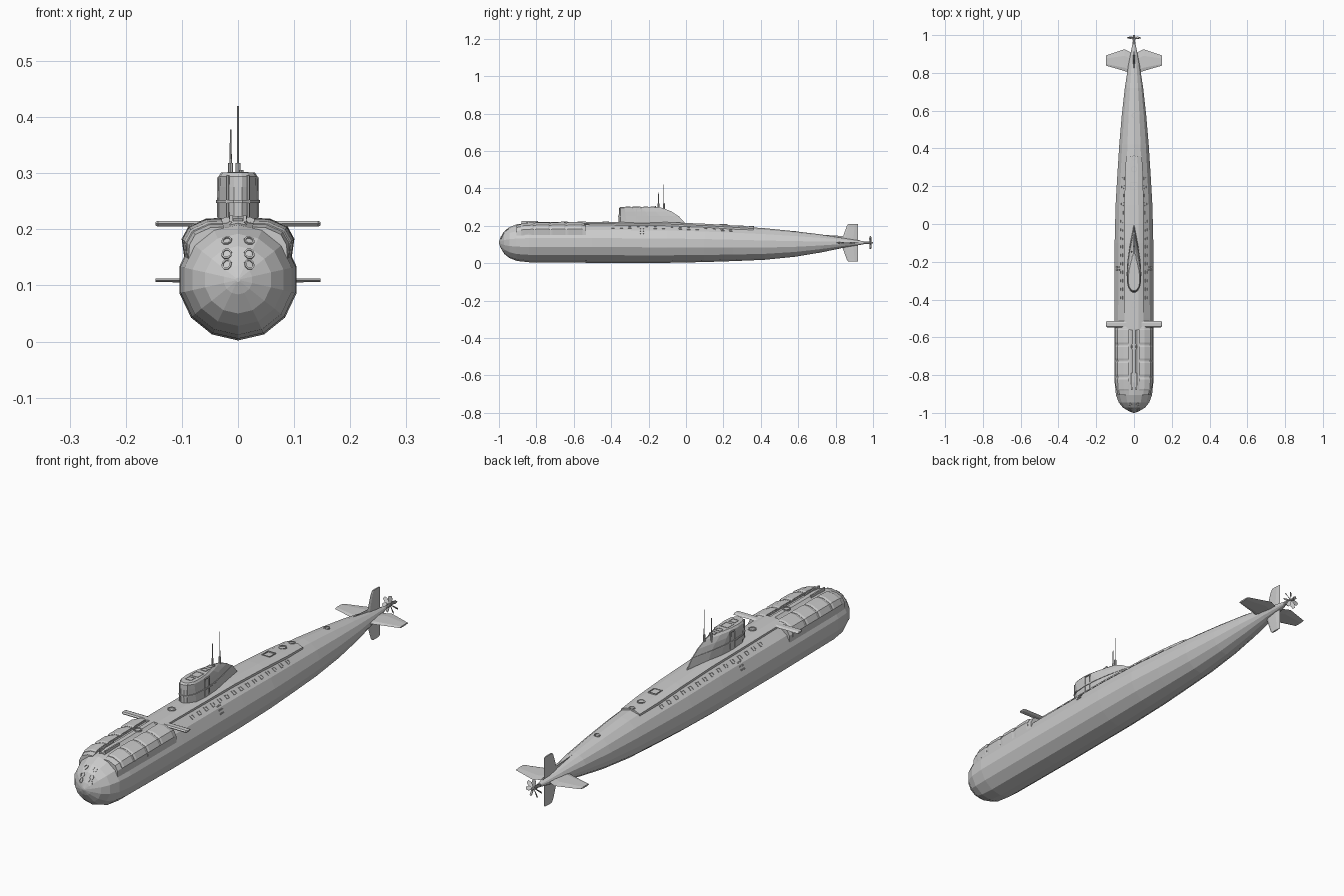
import bpy, bmesh, math
from mathutils import Vector, Matrix
from mathutils.bvhtree import BVHTree

if "Cube" in bpy.data.objects:
    bpy.data.objects.remove(bpy.data.objects["Cube"])

def loft(bm, rings, loop=False):
    """Skin a list of equal-length closed rings; caps the ends unless looped."""
    vs = [[bm.verts.new(p) for p in r] for r in rings]
    n = len(vs[0])
    pairs = list(zip(vs, vs[1:] + vs[:1])) if loop else list(zip(vs, vs[1:]))
    for a, b in pairs:
        for i in range(n):
            j = (i + 1) % n
            bm.faces.new((a[i], a[j], b[j], b[i]))
    if not loop:
        bm.faces.new(vs[0])
        bm.faces.new(vs[-1])

def box(bm, c, s):
    x, y, z = (v / 2 for v in s)
    loft(bm, [[(c[0] + a * x, c[1] + b * y, c[2] + k * z)
               for a, b in ((-1, -1), (1, -1), (1, 1), (-1, 1))] for k in (-1, 1)])

def rod(bm, a, b, ra, rb, n=8):
    a, b = Vector(a), Vector(b)
    q = (b - a).to_track_quat('Z', 'Y')
    loft(bm, [[p + q @ Vector((r * math.cos(t * math.tau / n), r * math.sin(t * math.tau / n), 0))
               for t in range(n)] for p, r in ((a, ra), (b, rb))])

def frame(bm, loc, nor, sx, sy, n=8, h=0.0025, rim=0.7):
    """Raised n-sided rim lying on a surface."""
    q = nor.to_track_quat('Z', 'Y')
    def ring(k, z):
        return [loc + q @ Vector((k * sx * math.cos((i + .5) * math.tau / n),
                                  k * sy * math.sin((i + .5) * math.tau / n), z)) for i in range(n)]
    loft(bm, [ring(1, -h), ring(1, h), ring(rim, h), ring(rim, -h)], loop=True)

def finish(bm, name):
    bmesh.ops.recalc_face_normals(bm, faces=bm.faces)
    me = bpy.data.meshes.new(name)
    bm.to_mesh(me)
    bm.free()
    ob = bpy.data.objects.new(name, me)
    bpy.context.collection.objects.link(ob)
    return ob

# Hull stations: y, half width, bottom z, top z
ST = [(-1, .004, .106, .114), (-.992, .026, .084, .136), (-.972, .06, .05, .17),
      (-.945, .083, .028, .192), (-.905, .098, .012, .208), (-.84, .105, .005, .216),
      (-.5, .107, .002, .218), (-.1, .105, .002, .215), (.1, .1, .006, .207),
      (.25, .091, .011, .198), (.42, .08, .018, .187), (.58, .066, .034, .171),
      (.72, .05, .057, .154), (.84, .031, .082, .135), (.95, .009, .101, .117)]

def hull_at(y):
    for a, b in zip(ST, ST[1:]):
        if y <= b[0]:
            t = (y - a[0]) / (b[0] - a[0])
            return [u + (v - u) * t for u, v in zip(a[1:], b[1:])]
    return ST[-1][1:]

# Fourteen-sided pressure hull
bm = bmesh.new()
loft(bm, [[(w * math.sin(i * math.tau / 14), y, (zb + zt) / 2 - (zt - zb) / 2 * math.cos(i * math.tau / 14))
           for i in range(14)] for y, w, zb, zt in ST])
bmesh.ops.recalc_face_normals(bm, faces=bm.faces)
tree = BVHTree.FromBMesh(bm)
finish(bm, "hull")

def hit(o, d):
    p, n, *_ = tree.ray_cast(Vector(o), Vector(d))
    return p, n

# Deck casing along the top, narrow ahead of the planes
def casing(y, hw):
    t = hull_at(y)[2]
    return [(-hw, y, t - .025), (-hw, y, t - .006), (-hw * .45, y, t + .004),
            (hw * .45, y, t + .004), (hw, y, t - .006), (hw, y, t - .025)]
bm = bmesh.new()
loft(bm, [casing(y, w) for y, w in ((-.56, .05), (-.3, .051), (-.1, .051), (.1, .05), (.25, .048), (.36, .042))])
loft(bm, [casing(y, w) for y, w in ((-.88, .018), (-.84, .02), (-.55, .02))])
for s in (1, -1):
    box(bm, (s * .012, -.835, .219), (.006, .09, .012))
finish(bm, "deck_casing")

# Bow shoulder fairing with four raised hatch covers per side
PROF = [(.27, 1.0), (.52, .99), (.81, .86), (.92, .66), (.9, .38), (.7, .55), (.27, .8)]
def shoulder(y, s, k):
    w, zb, zt = hull_at(y)
    c, r = (zb + zt) / 2, (zt - zb) / 2
    return [(s * f * w * (k if i < 4 else 1), y, c + g * r * (k if i < 4 else 1))
            for i, (f, g) in enumerate(PROF)]
bm, bh = bmesh.new(), bmesh.new()
for s in (1, -1):
    loft(bm, [shoulder(y, s, k) for y, k in ((-.905, .96), (-.88, .985), (-.84, .99), (-.55, .99), (-.535, .96))])
    cuts = (-.885, -.81, -.725, -.64, -.55)
    for a, b in zip(cuts, cuts[1:]):
        loft(bh, [shoulder(y, s, k) for y, k in ((a + .003, 1.0), (a + .012, 1.025),
                                                 (b - .012, 1.025), (b - .003, 1.0))])
finish(bm, "bow_shoulders")
finish(bh, "launch_hatches")

# Torpedo ports on the nose
bm = bmesh.new()
for s in (1, -1):
    for z in (.179, .156, .137):
        p, n = hit((s * .02, -2, z), (0, 1, 0))
        frame(bm, p, n, .0095, .0105)
finish(bm, "torpedo_ports")

# Flood ports and boarding rungs along both sides
bm = bmesh.new()
for s in (1, -1):
    for i in range(15):
        y = -.39 + i * .045
        p, n = hit((s * (.065 - max(0, y) * .03), y, 1), (0, 0, -1))
        frame(bm, p, n, .0125, .0125, 4)
    for z in (.155, .168, .181):
        for y in (-.243, -.228):
            p, n = hit((s * 1, y, z), (-s, 0, 0))
            frame(bm, p, n, .006, .004, 4)
finish(bm, "flood_ports")

# Round and square deck hatches
bm = bmesh.new()
for y in (-.65, -.43, .29, .35, .575):
    z = hull_at(y)[2] + (.004 if y < .4 else -.001)
    frame(bm, Vector((0, y, z)), Vector((0, 0, 1)), .017 if y < .3 else .013, .017 if y < .3 else .013, 10)
frame(bm, Vector((0, .2, .206)), Vector((0, 0, 1)), .026, .03, 4, rim=.85)
finish(bm, "deck_hatches")

# Sail: streamlined outline lofted upward with a sloping back
OUT = [(0, .2), (.03, .55), (.12, .9), (.3, 1), (.5, .9), (.7, .62), (.88, .27), (1, .05)]
def sail_ring(z, y0, y1, w):
    half = [(w * f, y0 + (y1 - y0) * t, z) for t, f in OUT]
    return half + [(-x, y, h) for x, y, h in reversed(half)]
bm = bmesh.new()
loft(bm, [sail_ring(*r) for r in ((.195, -.362, .005, .036), (.22, -.36, -.01, .036), (.25, -.36, -.038, .036),
                                  (.275, -.359, -.075, .036), (.294, -.358, -.12, .035), (.301, -.352, -.15, .03))])
loft(bm, [sail_ring(*r) for r in ((.2465, -.364, -.033, .039), (.2525, -.364, -.038, .039))])
finish(bm, "sail")

# Sail doors and roof covers
bm = bmesh.new()
for s in (1, -1):
    for y in (-.265, -.238):
        box(bm, (s * .035, y, .256), (.005, .004, .07))
    box(bm, (s * .035, -.2515, .29), (.005, .03, .004))
    rod(bm, (s * .018, -.352, .222), (s * .018, -.352, .296), .003, .003, 6)
for y, sx, sy in ((-.31, .02, .02), (-.265, .026, .03), (-.215, .018, .016), (-.18, .014, .014)):
    frame(bm, Vector((0, y, .301)), Vector((0, 0, 1)), sx, sy, 4, h=.0015, rim=.82)
finish(bm, "sail_doors")

# Masts
bm = bmesh.new()
for x, y, top in ((0, -.118, .42), (-.013, -.147, .378)):
    rod(bm, (x, y, .25), (x, y, .318), .0045, .0045)
    rod(bm, (x, y, .318), (x, y, top), .002, .0015, 6)
rod(bm, (.006, -.165, .29), (.006, -.165, .306), .004, .004)
finish(bm, "masts")

# Fins: span stations (distance, leading y, trailing y, half thickness)
def fin(bm, stations, axis, centre):
    rings = []
    for d, a, b, t in stations:
        c = b - a
        sec = [(a, 0), (a + .15 * c, t), (b - .3 * c, t), (b, 0), (b - .3 * c, -t), (a + .15 * c, -t)]
        rings.append([(d, y, centre + h) if axis == 'x' else (h, y, centre + d) for y, h in sec])
    loft(bm, rings)
bm = bmesh.new()
for s in (1, -1):
    fin(bm, [(s * .04, -.547, -.513, .005), (s * .143, -.547, -.513, .005), (s * .147, -.542, -.518, .003)], 'x', .21)
finish(bm, "bow_planes")
bm = bmesh.new()
for s in (1, -1):
    fin(bm, [(0, .79, .9, .004), (s * .05, .81, .925, .004), (s * .147, .838, .893, .003)], 'x', .109)
    fin(bm, [(0, .825, .92, .004), (s * .03, .838, .92, .004), (s * .09, .86, .92, .003),
             (s * .101, .868, .918, .003)], 'z', .109)
finish(bm, "stern_fins")

# Low ridge ahead of the upper stern fin
bm = bmesh.new()
loft(bm, [[(-.003, y, z - .02), (0, y, z), (.003, y, z - .02)] for y, z in ((.74, .151), (.84, .145), (.93, .122))])
finish(bm, "stern_ridge")

# Propeller with seven twisted blades
bm = bmesh.new()
rod(bm, (0, .93, .109), (0, .975, .109), .009, .006, 10)
rod(bm, (0, .972, .109), (0, 1.0, .109), .008, .004, 10)
for i in range(7):
    m = Matrix.Translation((0, .986, .109)) @ Matrix.Rotation(i * math.tau / 7, 4, 'Y')
    rings = []
    for r, c, a in ((.004, .004, .9), (.022, .009, .7), (.036, .005, .5)):
        sec = [(c, .0008), (-c, .0008), (-c, -.0008), (c, -.0008)]
        rings.append([m @ Vector((u * math.cos(a) - v * math.sin(a),
                                  u * math.sin(a) + v * math.cos(a), r)) for u, v in sec])
    loft(bm, rings)
finish(bm, "propeller")
